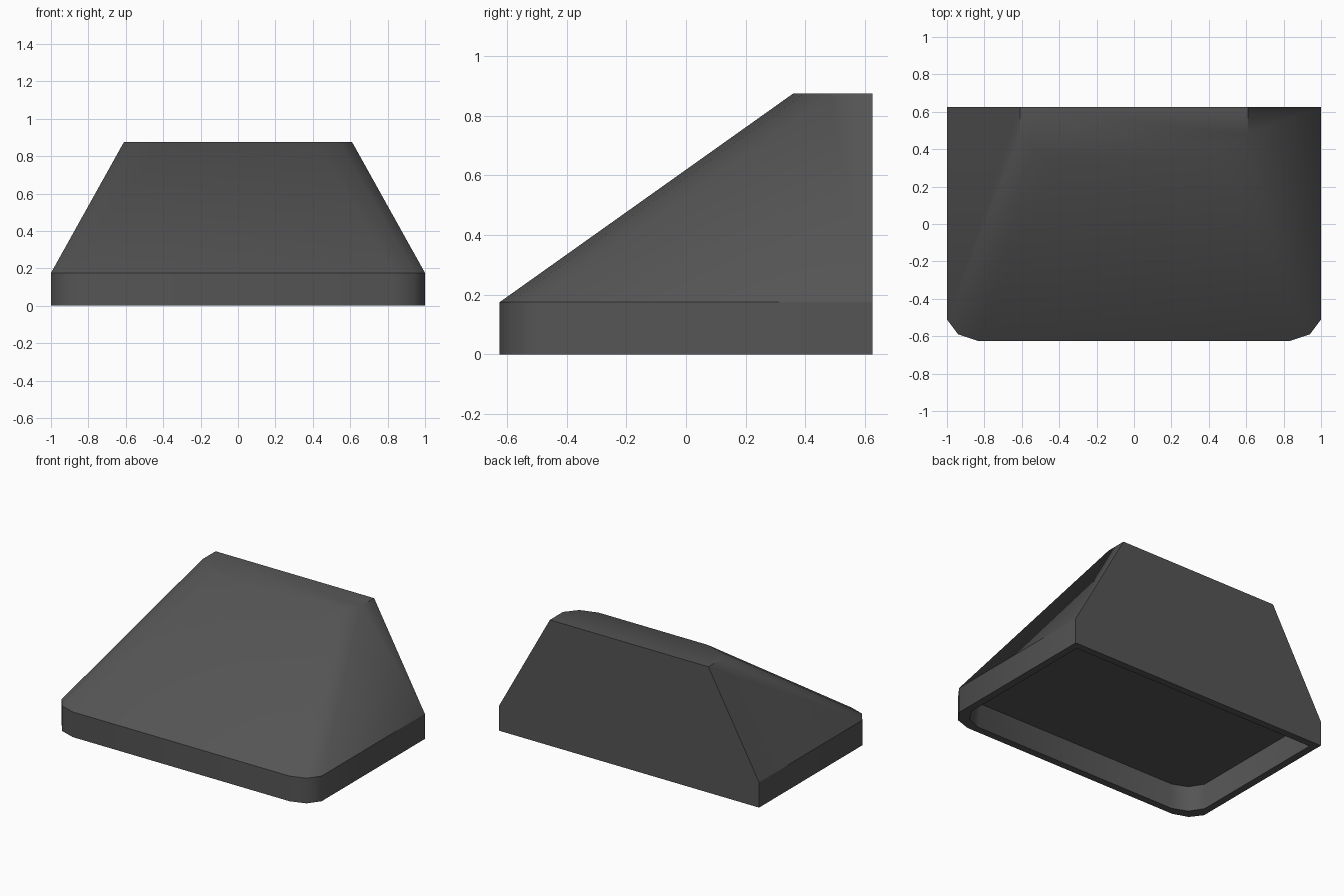
import bpy, bmesh, math

if "Cube" in bpy.data.objects:
    bpy.data.objects.remove(bpy.data.objects["Cube"])

BACK = 0.625


def outline(half_w, back, front, corner, z):
    """Mirrored plan outline: square back corners, two-facet front corners."""
    right = [(half_w, back)]
    for dx, dy in ((0.0, corner[1]), (corner[0] * 0.36, corner[1] * 0.31), (corner[0], 0.0)):
        right.append((half_w - dx, front + dy))
    pts = right + [(-x, y) for x, y in reversed(right)]
    return [(x, y, z) for x, y in pts]


def loft(name, rings, cap_first=False, cap_last=False):
    """Skin a stack of outlines into one object."""
    bm = bmesh.new()
    loops = [[bm.verts.new(p) for p in ring] for ring in rings]
    n = len(loops[0])
    for a, b in zip(loops, loops[1:]):
        for i in range(n):
            j = (i + 1) % n
            bm.faces.new((a[i], a[j], b[j], b[i]))
    if cap_first:
        bm.faces.new(loops[0])
    if cap_last:
        bm.faces.new(loops[-1])
    bmesh.ops.recalc_face_normals(bm, faces=bm.faces)
    # open shells: make sure the outside faces outward
    bm.faces.ensure_lookup_table()
    bm.normal_update()
    outer = bm.faces[(len(rings) - 2) * n]
    if outer.normal.x < 0:
        bmesh.ops.reverse_faces(bm, faces=bm.faces)
    mesh = bpy.data.meshes.new(name)
    bm.to_mesh(mesh)
    bm.free()
    obj = bpy.data.objects.new(name, mesh)
    bpy.context.collection.objects.link(obj)
    obj.data.materials.append(dark)
    bpy.context.view_layer.objects.active = obj
    obj.select_set(True)
    bpy.ops.object.shade_smooth_by_angle(angle=math.radians(38))
    obj.select_set(False)
    return obj


dark = bpy.data.materials.new("dark_metal")
dark.diffuse_color = (0.09, 0.09, 0.09, 1)
dark.use_nodes = True
dark.node_tree.nodes["Principled BSDF"].inputs["Base Color"].default_value = dark.diffuse_color

shoulder = outline(1.0, BACK, -0.625, (0.165, 0.115), 0.175)

# Upright rim with the recessed underside tray
loft("lower_rim", [
    outline(0.94, BACK - 0.055, -0.565, (0.16, 0.13), 0.168),
    outline(0.95, BACK - 0.05, -0.575, (0.16, 0.13), 0.0),
    outline(1.0, BACK, -0.625, (0.165, 0.115), 0.0),
    shoulder,
], cap_first=True)

# Sloping canopy with flat top and upright back
loft("canopy", [
    shoulder,
    outline(0.61, BACK, 0.36, (0.19, 0.12), 0.875),
], cap_last=True)
